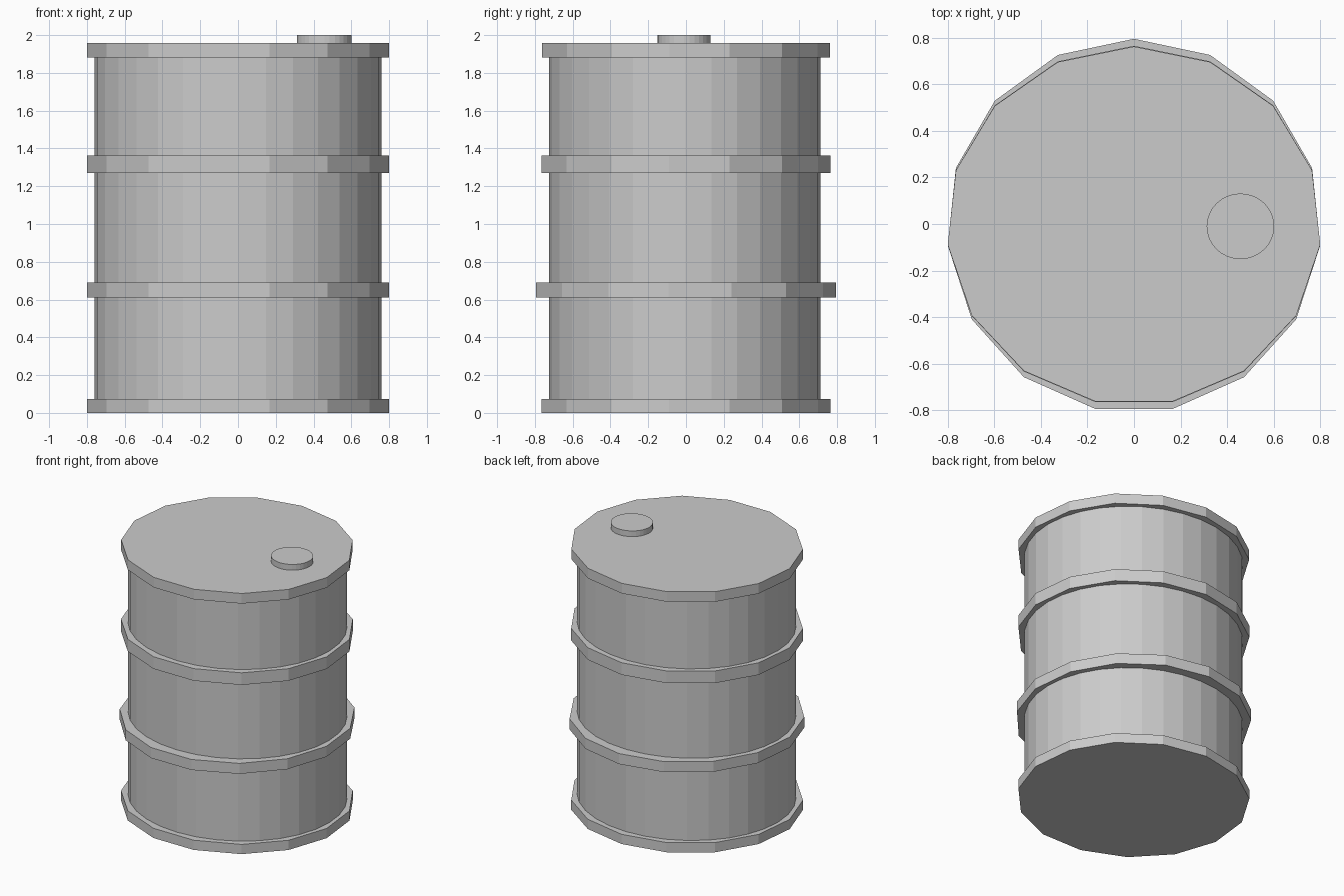
import bpy, bmesh, math

if "Cube" in bpy.data.objects:
    bpy.data.objects.remove(bpy.data.objects["Cube"])


def disc(name, sides, center, rx, ry, z0, z1):
    """Flat-shaded elliptical prism with its first corner on the +y side."""
    bm = bmesh.new()
    corners = []
    for i in range(sides):
        a = 2 * math.pi * i / sides
        corners.append(bm.verts.new((center[0] + rx * math.sin(a),
                                     center[1] + ry * math.cos(a), z0)))
    base = bm.faces.new(corners)
    top = bmesh.ops.extrude_face_region(bm, geom=[base], use_keep_orig=True)["geom"]
    for v in top:
        if isinstance(v, bmesh.types.BMVert):
            v.co.z = z1
    bmesh.ops.recalc_face_normals(bm, faces=bm.faces)
    mesh = bpy.data.meshes.new(name)
    bm.to_mesh(mesh)
    bm.free()
    obj = bpy.data.objects.new(name, mesh)
    bpy.context.collection.objects.link(obj)
    return obj


# Drum wall
disc("barrel_body", 32, (0, -0.006), 0.761, 0.718, 0.03, 1.92)

# Faceted hoops: name, y radius, bottom, top
hoops = [
    ("bottom_rim", 0.773, 0.0, 0.073),
    ("lower_hoop", 0.803, 0.612, 0.691),
    ("upper_hoop", 0.773, 1.271, 1.362),
    ("top_rim", 0.77, 1.881, 1.957),
]
for name, ry, z0, z1 in hoops:
    disc(name, 15, (0, -0.008), 0.804, ry, z0, z1)

# Filler cap on the lid
disc("filler_cap", 32, (0.457, -0.01), 0.145, 0.141, 1.93, 2.0)
